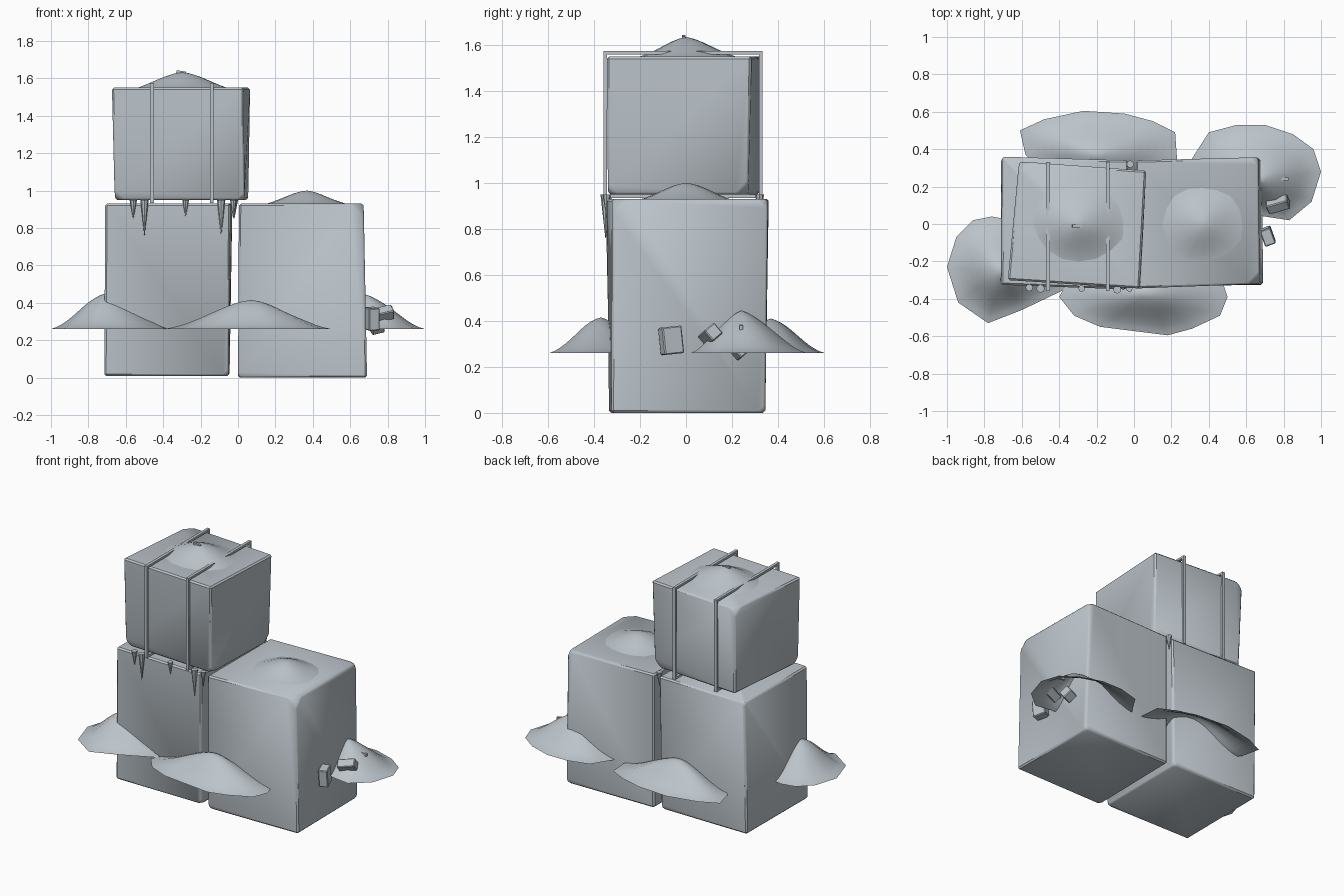
import bpy, bmesh, math, random
from mathutils import Vector, Matrix, noise

if "Cube" in bpy.data.objects:
    bpy.data.objects.remove(bpy.data.objects["Cube"])

FROST = (0.50, 0.55, 0.59, 1)
frost = bpy.data.materials.new("frosty grey")
frost.use_nodes = True
frost.diffuse_color = FROST
frost.node_tree.nodes["Principled BSDF"].inputs["Base Color"].default_value = FROST


def finish(name, bm, angle=35):
    """Turn a bmesh into a shaded object with the frost material."""
    mesh = bpy.data.meshes.new(name)
    bm.to_mesh(mesh)
    bm.free()
    mesh.materials.append(frost)
    obj = bpy.data.objects.new(name, mesh)
    bpy.context.collection.objects.link(obj)
    bpy.ops.object.select_all(action='DESELECT')
    obj.select_set(True)
    bpy.context.view_layer.objects.active = obj
    bpy.ops.object.shade_smooth_by_angle(angle=math.radians(angle))
    return obj


def block(name, bottom, top, z0, z1, chips):
    """Uneven crate: four bottom and four top corners, chipped, worn edges."""
    bm = bmesh.new()
    low = [bm.verts.new((x, y, z0)) for x, y in bottom]
    high = [bm.verts.new((x, y, z1)) for x, y in top]
    bm.faces.new(low[::-1])
    bm.faces.new(high)
    for i in range(4):
        j = (i + 1) % 4
        bm.faces.new((low[i], low[j], high[j], high[i]))
    middle = sum((v.co for v in low + high), Vector()) / 8
    corners = {(i, up): v.co.copy() for up, ring in enumerate((low, high)) for i, v in enumerate(ring)}
    for i, up, size in chips:
        corner = corners[i, up]
        out = Vector([math.copysign(1, c) for c in corner - middle]).normalized()
        cut = bmesh.ops.bisect_plane(bm, geom=bm.verts[:] + bm.edges[:] + bm.faces[:],
                                     plane_co=corner - out * size, plane_no=out, clear_outer=True)
        rim = [e for e in cut["geom_cut"] if isinstance(e, bmesh.types.BMEdge)]
        bmesh.ops.contextual_create(bm, geom=rim)
    bmesh.ops.recalc_face_normals(bm, faces=bm.faces)
    bmesh.ops.bevel(bm, geom=bm.edges[:], offset=0.01, segments=1, affect='EDGES')
    finish(name, bm, 30)


def mound(name, outline, peak, base, rings=10):
    """Open snow drift rising in a bell curve from an outline to its peak."""
    bm = bmesh.new()
    px, py, pz = peak
    tip = bm.verts.new(peak)
    inner = None
    for k in range(1, rings + 1):
        t = k / rings
        rise = 0.65 * (0.5 + 0.5 * math.cos(math.pi * t)) + 0.35 * (1 - t)
        ring = []
        for x, y in outline:
            p = Vector((px + (x - px) * t, py + (y - py) * t, base + (pz - base) * rise))
            p.z += noise.noise(p * 5) * 0.03 * t * (1 - t)
            ring.append(bm.verts.new(p))
        for i in range(len(ring)):
            j = (i + 1) % len(ring)
            bm.faces.new((inner[i], ring[i], ring[j], inner[j]) if inner else (tip, ring[i], ring[j]))
        inner = ring
    bmesh.ops.recalc_face_normals(bm, faces=bm.faces)
    if tip.normal.z < 0:
        bmesh.ops.reverse_faces(bm, faces=bm.faces)
    finish(name, bm, 60)


def oval(cx, cy, rx, ry, sides=16):
    rng = random.Random(4)
    steps = [(2 * math.pi * i / sides, rng.uniform(0.95, 1.03)) for i in range(sides)]
    return [(cx + rx * r * math.cos(a), cy + ry * r * math.sin(a)) for a, r in steps]


def box(bm, centre, size, turn=Matrix()):
    m = Matrix.Translation(centre) @ turn @ Matrix.Diagonal((*size, 1))
    bmesh.ops.create_cube(bm, size=1, matrix=m)


# Three stacked blocks; corners run front left, front right, back right, back left
block("lower_right_block",
      [(-.715, -.325), (-.05, -.33), (-.045, .34), (-.71, .345)],
      [(-.71, -.325), (-.04, -.35), (-.03, .34), (-.705, .36)],
      0.01, 0.93, [(1, 0, .015), (3, 1, .01), (2, 0, .015)])
block("lower_left_block",
      [(0, -.335), (.69, -.325), (.685, .345), (.01, .34)],
      [(.005, -.345), (.672, -.32), (.665, .357), (.01, .34)],
      0, 0.93, [(1, 1, .035), (2, 1, .02), (0, 0, .015), (2, 0, .015)])
block("upper_block",
      [(-.66, -.30), (.035, -.34), (.055, .27), (-.60, .32)],
      [(-.675, -.30), (.03, -.345), (.065, .285), (-.615, .335)],
      0.95, 1.55, [(1, 0, .02), (2, 0, .03), (0, 0, .025), (3, 1, .03)])

# Snow caps
mound("upper_snow_cap", oval(-.29, .01, .29, .26), (-.30, 0, 1.635), 1.54)
mound("lower_snow_cap", oval(.37, 0, .26, .26), (.37, 0, 1.0), 0.92)

# Snow drifts around the sides
mound("right_drift",
      [(-1, -.23), (-.94, -.42), (-.78, -.53), (-.6, -.46), (-.37, -.35), (-.42, -.2),
       (-.55, 0), (-.76, .04), (-.86, .02), (-.95, -.07)], (-.71, -.25, .45), .26)
mound("front_drift",
      [(-.4, -.39), (-.32, -.49), (-.18, -.55), (.18, -.595), (.31, -.56), (.46, -.49),
       (.5, -.39), (.46, -.27), (.2, -.16), (-.1, -.16), (-.33, -.26)], (.07, -.37, .415), .26)
mound("back_drift",
      [(-.61, .5), (-.58, .37), (-.45, .23), (-.2, .16), (.1, .2), (.23, .35),
       (.22, .49), (.1, .55), (-.05, .59), (-.27, .605), (-.48, .56)], (-.2, .37, .41), .26)
mound("left_drift",
      [(.31, .35), (.4, .49), (.55, .53), (.7, .53), (.85, .48), (.96, .4), (1, .28),
       (.95, .12), (.83, .02), (.7, .04), (.45, .08), (.34, .2)], (.68, .24, .445), .26)

# Straps wrapped around the upper block
for side, x in (("right", -.46), ("left", -.14)):
    bm = bmesh.new()
    for y in (-.352, .325):
        box(bm, (x, y, 1.257), (.02, .015, .635))
    for z in (.942, 1.567):
        box(bm, (x, -.0135, z), (.02, .692, .015))
    finish(side + "_strap", bm)

# Icicles under the upper block
for n, (x, y, length, radius) in enumerate([(-.56, -.34, .1, .02), (-.5, -.345, .19, .022),
                                            (-.28, -.345, .09, .018), (-.09, -.35, .19, .022),
                                            (-.025, -.345, .1, .018), (-.02, .32, .1, .02)]):
    bm = bmesh.new()
    bmesh.ops.create_cone(bm, cap_ends=True, segments=8, radius1=.001, radius2=radius, depth=length,
                          matrix=Matrix.Translation((x, y, .95 - length / 2)))
    finish("icicle_%d" % (n + 1), bm)

# Loose chunks on the left side
for n, (centre, size, axis, angle) in enumerate([((.715, -.065, .315), (.06, .09, .12), 'X', 6),
                                                 ((.77, .105, .34), (.12, .06, .06), 'X', 40),
                                                 ((.74, .235, .28), (.07, .07, .07), 'X', 40)]):
    bm = bmesh.new()
    turn = Matrix.Rotation(math.radians(angle), 4, axis) @ Matrix.Rotation(math.radians(20), 4, 'Z')
    box(bm, centre, size, turn)
    bmesh.ops.bevel(bm, geom=bm.edges[:], offset=.005, segments=1, affect='EDGES')
    finish("chunk_%d" % (n + 1), bm)

# Small shards poking out of the snow
for n, centre in enumerate([(-.305, -.01, 1.63), (.8, .24, .375)]):
    bm = bmesh.new()
    box(bm, centre, (.05, .015, .02), Matrix.Rotation(.15, 4, 'Y'))
    finish("shard_%d" % (n + 1), bm)
